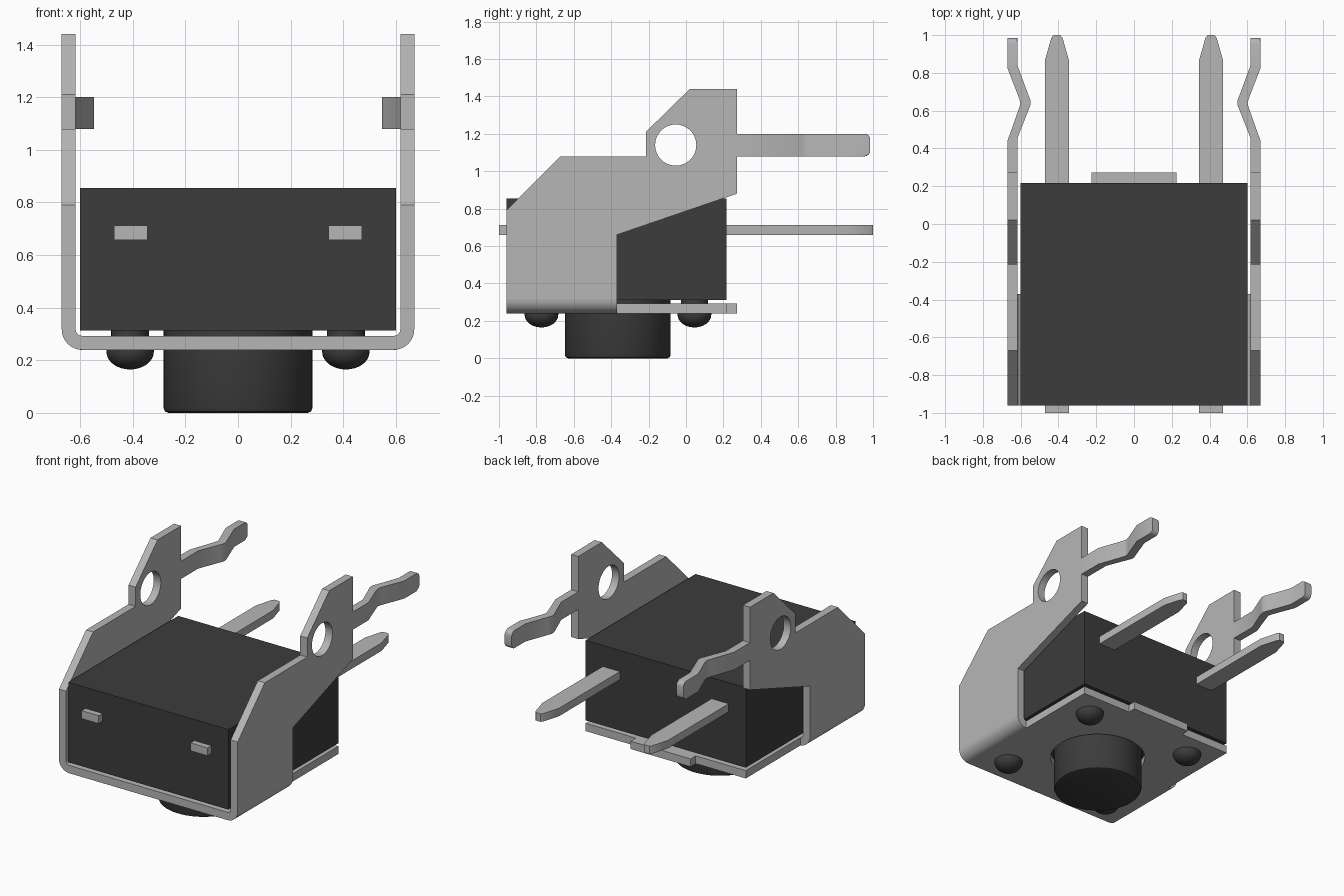
import bpy, bmesh, math
from mathutils import Matrix

cube = bpy.data.objects.get("Cube")
if cube:
    bpy.data.objects.remove(cube, do_unlink=True)


def material(name, value):
    m = bpy.data.materials.new(name)
    m.use_nodes = True
    colour = (value, value, value, 1)
    m.diffuse_color = colour
    bsdf = next(n for n in m.node_tree.nodes if n.type == 'BSDF_PRINCIPLED')
    bsdf.inputs["Base Color"].default_value = colour
    return m


METAL = material("grey metal", 0.47)
BLACK = material("black plastic", 0.045)
parts = []


def finish(name, bm, mat):
    bmesh.ops.remove_doubles(bm, verts=bm.verts, dist=1e-5)
    bmesh.ops.recalc_face_normals(bm, faces=bm.faces)
    me = bpy.data.meshes.new(name)
    bm.to_mesh(me)
    bm.free()
    me.materials.append(mat)
    ob = bpy.data.objects.new(name, me)
    bpy.context.collection.objects.link(ob)
    parts.append(ob)
    return ob


def circle(cx, cy, r, n=48):
    return [(cx + r * math.cos(2 * math.pi * i / n),
             cy + r * math.sin(2 * math.pi * i / n)) for i in range(n)]


def arc(cx, cy, r, a0, a1, n=8):
    return [(cx + r * math.cos(math.radians(a0 + (a1 - a0) * i / n)),
             cy + r * math.sin(math.radians(a0 + (a1 - a0) * i / n)))
            for i in range(n + 1)]


def sheet(loops, lo, hi, axis='Z'):
    """Extrude an outline (with optional hole loops) from lo to hi along an axis."""
    cu = bpy.data.curves.new("outline", 'CURVE')
    cu.dimensions = '2D'
    cu.fill_mode = 'BOTH'
    cu.extrude = (hi - lo) / 2
    for pts in loops:
        sp = cu.splines.new('POLY')
        sp.points.add(len(pts) - 1)
        for p, (u, v) in zip(sp.points, pts):
            p.co = (u, v, 0, 1)
        sp.use_cyclic_u = True
    tmp = bpy.data.objects.new("outline", cu)
    bpy.context.collection.objects.link(tmp)
    me = bpy.data.meshes.new_from_object(
        tmp.evaluated_get(bpy.context.evaluated_depsgraph_get()))
    bm = bmesh.new()
    bm.from_mesh(me)
    bpy.data.objects.remove(tmp, do_unlink=True)
    bpy.data.curves.remove(cu)
    bpy.data.meshes.remove(me)
    mid = (lo + hi) / 2
    rows = {'Z': ((1, 0, 0, 0), (0, 1, 0, 0), (0, 0, 1, mid)),
            'X': ((0, 0, 1, mid), (1, 0, 0, 0), (0, 1, 0, 0)),
            'Y': ((1, 0, 0, 0), (0, 0, -1, mid), (0, 1, 0, 0))}[axis]
    bm.transform(Matrix(rows + ((0, 0, 0, 1),)))
    bmesh.ops.remove_doubles(bm, verts=bm.verts, dist=1e-5)
    return bm


def lathe(name, profile, x, y, mat, steps=48):
    """Spin an (r, z) profile about a vertical axis at x, y."""
    bm = bmesh.new()
    vs = [bm.verts.new((x + r, y, z)) for r, z in profile]
    es = [bm.edges.new(p) for p in zip(vs, vs[1:])]
    bmesh.ops.spin(bm, geom=vs + es, cent=(x, y, 0), axis=(0, 0, 1),
                   angle=2 * math.pi, steps=steps)
    return finish(name, bm, mat)


# Switch housing
finish("housing", sheet([[(-.6, -.96), (.6, -.96), (.6, .217), (-.6, .217)]],
                        .313, .855), BLACK)

# Round plunger and four rivets underneath
lathe("plunger", [(0, 0), (.265, 0), (.277, .005), (.283, .018), (.283, .32), (0, .32)],
      0, -.365, BLACK, 64)
for x, sx in ((-.41, "right"), (.41, "left")):
    for y, sy in ((-.773, "front"), (.045, "back")):
        dome = [(.09 * math.sin(a), .232 - .067 * math.cos(a))
                for a in [i * math.pi / 16 for i in range(9)]]
        lathe(f"rivet_{sy}_{sx}", dome + [(.09, .24), (.072, .24), (.072, .32), (0, .32)],
              x, y, BLACK, 32)

# Bracket base with plunger hole and rear tab
half = [(.593, -.96), (.593, -.37), (.6, -.37), (.6, .217), (.225, .217), (.225, .272)]
base = half + [(-x, y) for x, y in reversed(half)]
finish("bracket_base", sheet([base, circle(0, -.365, .305)], .24, .293), METAL)

# Side walls, bends and spring legs
wall = [(-.96, .317), (-.96, .79), (-.67, 1.08), (-.215, 1.08), (-.215, 1.21),
        (.02, 1.44), (.272, 1.44), (.272, .88), (-.37, .66), (-.37, .317)]
bend = arc(.593, .317, .077, -90, 0) + arc(.593, .317, .024, 0, -90)
leg = [(.67, .265), (.67, .44), (.606, .62), (.602, .64), (.606, .66), (.67, .825),
       (.67, .985), (.617, .985), (.617, .84), (.558, .68), (.548, .655),
       (.548, .63), (.558, .605), (.617, .455), (.617, .265)]
for s, side in ((-1, "right"), (1, "left")):
    lo, hi = sorted((s * .617, s * .67))
    finish(f"side_wall_{side}",
           sheet([wall, circle(-.055, 1.14, .11)], lo, hi, 'X'), METAL)
    finish(f"bend_{side}",
           sheet([[(s * x, z) for x, z in bend]], -.96, -.37, 'Y'), METAL)
    bm = sheet([[(s * x, y) for x, y in leg]], 1.08, 1.2)
    tips = [e for e in bm.edges
            if all(v.co.y > .98 for v in e.verts)
            and abs(e.verts[0].co.z - e.verts[1].co.z) < .01]
    bmesh.ops.bevel(bm, geom=tips, offset=.03, segments=4, profile=.5,
                    affect='EDGES')
    finish(f"spring_leg_{side}", bm, METAL)

    # Contact pin running through the housing
    c = s * .408
    pin = [(c - .064, -1), (c + .064, -1), (c + .064, .865), (c + .03, .985),
           (c + .018, 1), (c - .018, 1), (c - .03, .985), (c - .064, .865)]
    finish(f"contact_pin_{side}", sheet([pin], .658, .712), METAL)

# Smooth shading with sharp edges kept
bpy.ops.object.select_all(action='DESELECT')
for ob in parts:
    ob.select_set(True)
bpy.context.view_layer.objects.active = parts[0]
bpy.ops.object.shade_smooth_by_angle(angle=math.radians(30))
